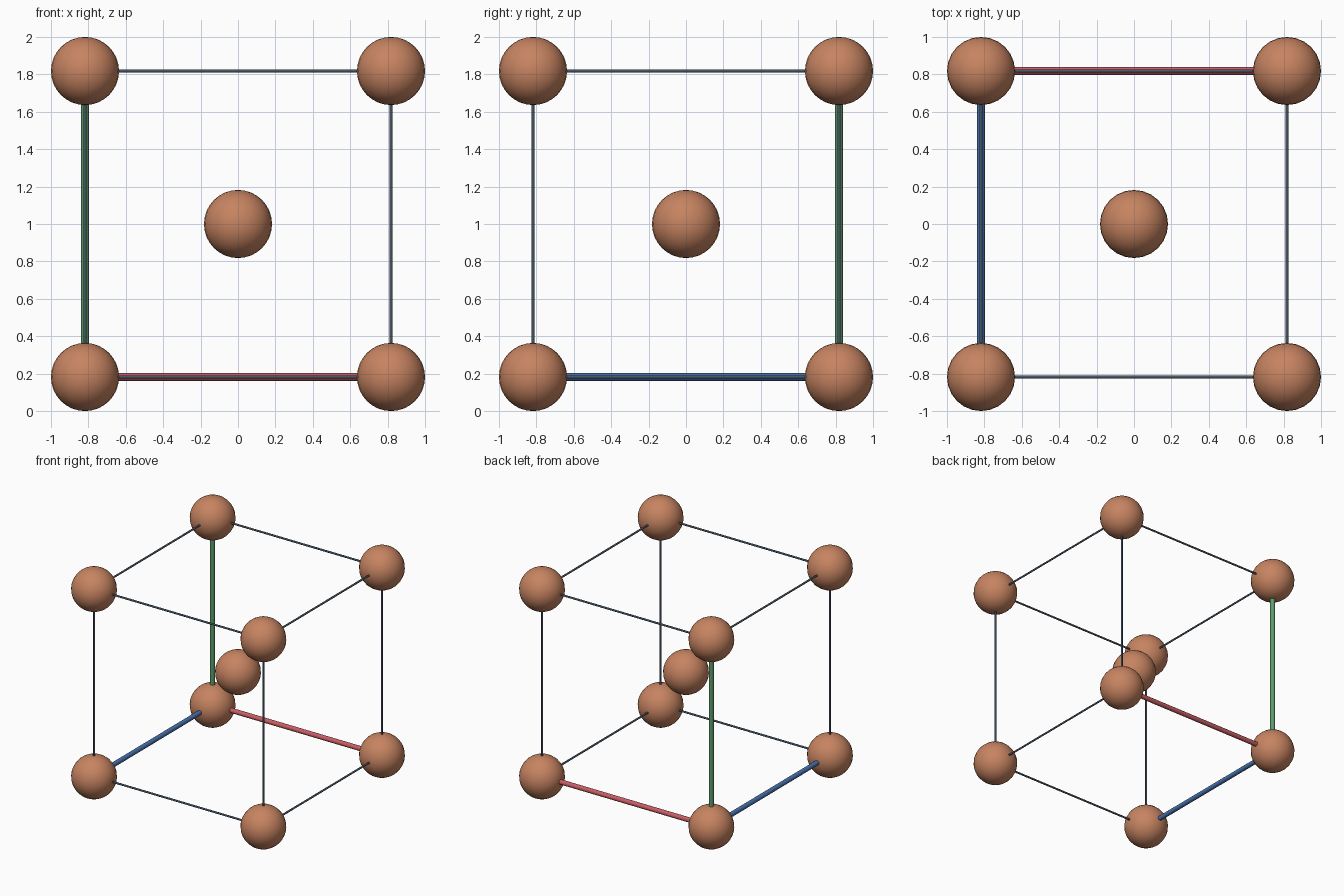
import bpy, math
from itertools import product
from mathutils import Vector

if "Cube" in bpy.data.objects:
    bpy.data.objects.remove(bpy.data.objects["Cube"])

HALF = 0.818      # half the cell edge
BALL = 0.182      # ball radius
MID = Vector((0, 0, 1))


def material(name, rgb):
    m = bpy.data.materials.new(name)
    m.diffuse_color = (*rgb, 1)
    m.use_nodes = True
    m.node_tree.nodes["Principled BSDF"].inputs["Base Color"].default_value = m.diffuse_color
    return m


COPPER = material("copper", (0.57, 0.23, 0.12))
SLATE = material("slate", (0.06, 0.09, 0.125))
RED = material("red", (0.58, 0.11, 0.13))
GREEN = material("green", (0.11, 0.34, 0.15))
BLUE = material("blue", (0.065, 0.17, 0.42))


def finish(name, mat):
    ob = bpy.context.object
    ob.name = name
    ob.data.materials.append(mat)
    bpy.ops.object.shade_smooth_by_angle(angle=math.radians(50))


def ball(name, p):
    bpy.ops.mesh.primitive_uv_sphere_add(segments=24, ring_count=16, radius=BALL, location=p)
    finish(name, COPPER)


def rod(name, a, b, radius, mat):
    d = b - a
    bpy.ops.mesh.primitive_cylinder_add(
        vertices=12, radius=radius, depth=d.length, location=(a + b) / 2,
        rotation=d.to_track_quat('Z', 'Y').to_euler())
    finish(name, mat)


# Balls at the cell corners and in the body centre
for i, s in enumerate(product((-1, 1), repeat=3)):
    ball(f"corner_ball_{i}", MID + Vector(s) * HALF)
ball("centre_ball", MID)

# Twelve cell edges; the three meeting at the origin corner are thick and coloured
ORIGIN = (-1, 1, -1)
AXES = (("red_axis", RED), ("blue_axis", BLUE), ("green_axis", GREEN))
for axis, (axis_name, axis_mat) in enumerate(AXES):
    for u, v in product((-1, 1), repeat=2):
        start = [u, v]
        start.insert(axis, -1)
        end = list(start)
        end[axis] = 1
        a, b = (MID + Vector(p) * HALF for p in (start, end))
        if all(start[k] == ORIGIN[k] for k in range(3) if k != axis):
            rod(axis_name, a, b, 0.0205, axis_mat)
        else:
            rod(f"cell_edge_{axis}_{u}_{v}", a, b, 0.008, SLATE)
